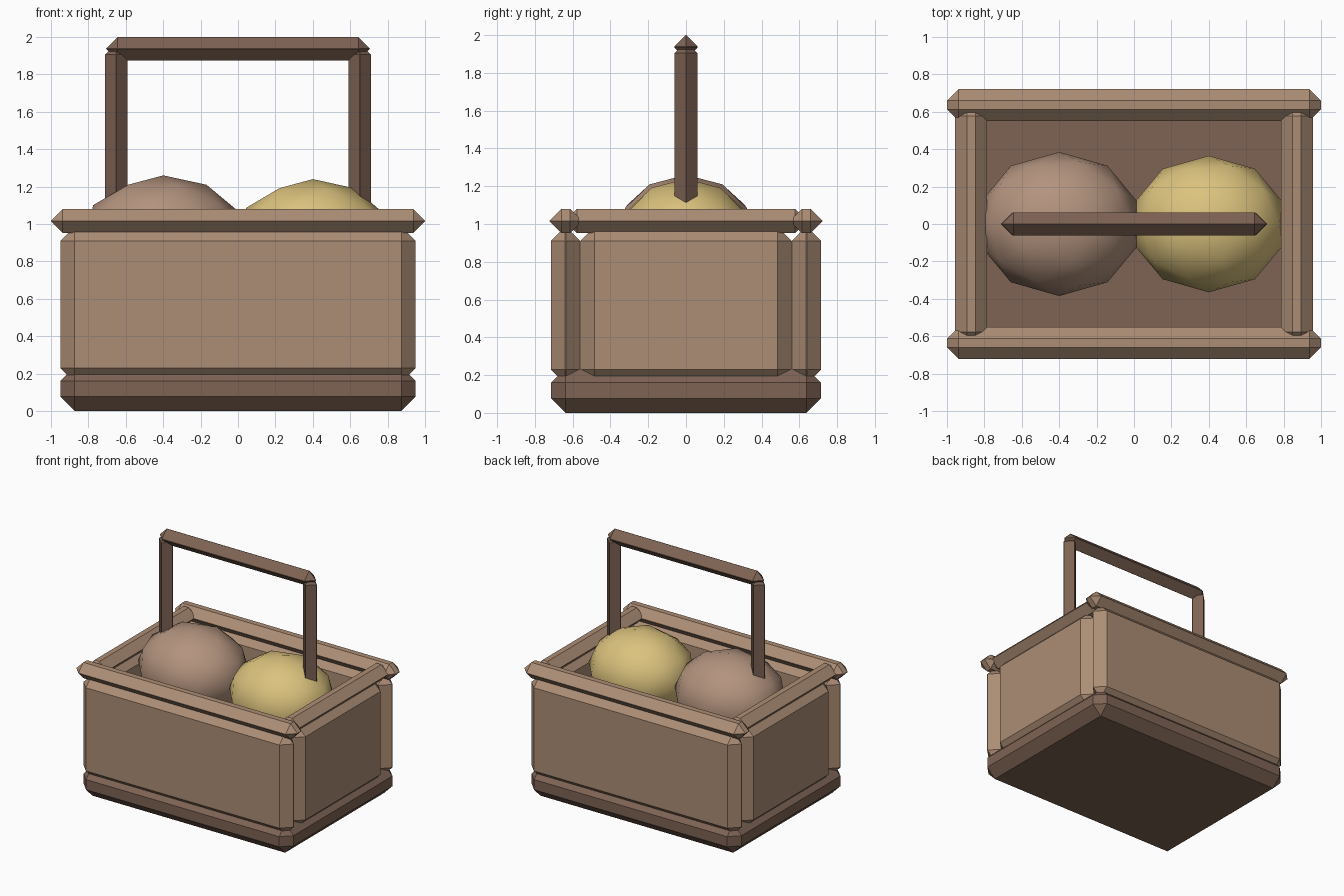
import bpy, bmesh
from mathutils import Matrix

if "Cube" in bpy.data.objects:
    bpy.data.objects.remove(bpy.data.objects["Cube"])


def material(name, r, g, b):
    """Flat material from 0-255 screen colour, stored as linear."""
    m = bpy.data.materials.new(name)
    lin = [((c / 255 + 0.055) / 1.055) ** 2.4 for c in (r, g, b)]
    m.diffuse_color = (*lin, 1)
    m.use_nodes = True
    m.node_tree.nodes["Principled BSDF"].inputs["Base Color"].default_value = m.diffuse_color
    return m


TAN = material("tan wood", 172, 141, 117)
DARK = material("dark wood", 126, 99, 84)
BROWN = material("brown crust", 179, 147, 126)
YELLOW = material("yellow crust", 219, 194, 125)


def finish(bm, name, mat):
    mesh = bpy.data.meshes.new(name)
    bm.to_mesh(mesh)
    bm.free()
    mesh.materials.append(mat)
    ob = bpy.data.objects.new(name, mesh)
    bpy.context.collection.objects.link(ob)
    return ob


def chamfered_box(name, xs, ys, zs, chamfer, mat):
    """Box spanning the given ranges, with all edges cut flat."""
    spans = (xs, ys, zs)
    size = [b - a for a, b in spans]
    mid = [(a + b) / 2 for a, b in spans]
    bm = bmesh.new()
    bmesh.ops.create_cube(bm, size=1, matrix=Matrix.Translation(mid) @ Matrix.Diagonal((*size, 1)))
    bmesh.ops.bevel(bm, geom=bm.edges[:], offset=chamfer, offset_type='OFFSET',
                    segments=1, profile=0.5, affect='EDGES', clamp_overlap=True)
    return finish(bm, name, mat)


def span(a, b, s):
    return tuple(sorted((a * s, b * s)))


def loaf(name, x, z, radii, mat):
    """Squashed low-poly ball with smooth shading."""
    bm = bmesh.new()
    bmesh.ops.create_icosphere(bm, subdivisions=2, radius=1,
                               matrix=Matrix.Translation((x, 0, z)) @ Matrix.Diagonal((*radii, 1)))
    for f in bm.faces:
        f.smooth = True
    return finish(bm, name, mat)


# Base slab, its top forms the floor
chamfered_box("base", (-0.95, 0.95), (-0.715, 0.715), (0, 0.237), 0.077, DARK)

# Walls and rims, mirrored front/back and left/right
for s, fb, lr in ((-1, "front", "left"), (1, "back", "right")):
    chamfered_box(fb + "_wall", (-0.95, 0.95), span(0.56, 0.715, s), (0.155, 0.985), 0.075, TAN)
    chamfered_box(lr + "_wall", span(0.795, 0.95, s), (-0.56, 0.56), (0.155, 0.985), 0.075, TAN)
    chamfered_box(fb + "_rim", (-1, 1), span(0.55, 0.723, s), (0.952, 1.08), 0.063, TAN)
    chamfered_box(lr + "_rim", span(0.785, 0.957, s), (-0.64, 0.64), (0.952, 1.08), 0.063, TAN)

    # Handle uprights
    chamfered_box(lr + "_handle_post", span(0.59, 0.712, s), (-0.061, 0.061), (0.95, 1.965), 0.06, DARK)

# Handle grip
chamfered_box("handle_grip", (-0.705, 0.705), (-0.062, 0.062), (1.874, 2.0), 0.061, DARK)

# Two round loaves inside
loaf("brown_loaf", -0.4, 0.925, (0.44, 0.385, 0.335), BROWN)
loaf("yellow_loaf", 0.4, 0.915, (0.42, 0.365, 0.325), YELLOW)
